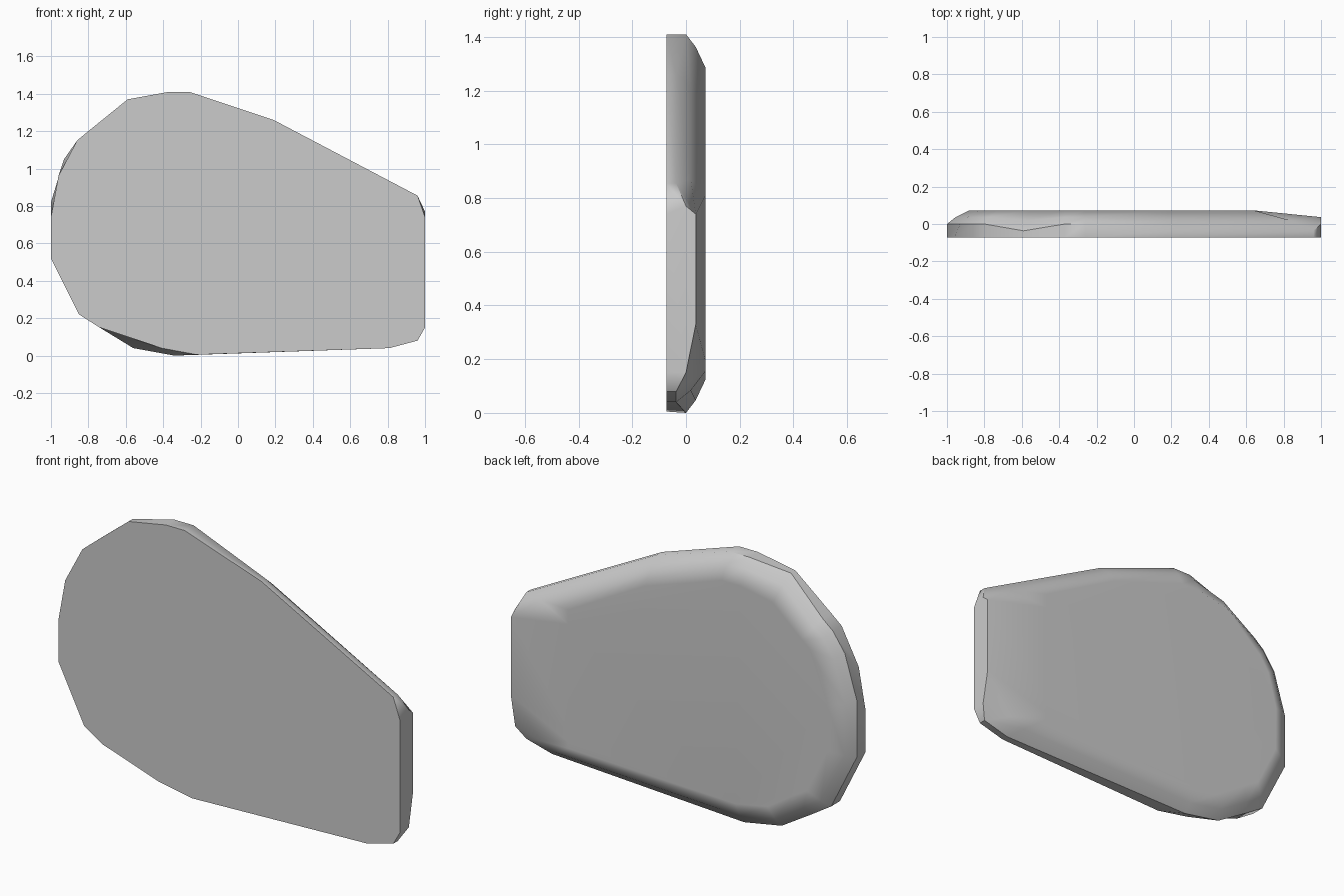
import bpy
import bmesh
import math
from mathutils import Vector

# Remove the default object
default_cube = bpy.data.objects.get("Cube")
if default_cube:
    bpy.data.objects.remove(default_cube, do_unlink=True)

HALF_DEPTH = 0.073
BEVEL_WIDTH = 0.125


def make_material(name, colour):
    material = bpy.data.materials.new(name)
    material.use_nodes = True
    material.diffuse_color = colour
    shader = material.node_tree.nodes["Principled BSDF"]
    shader.inputs["Base Color"].default_value = colour
    return material


# Outline of the flat front face, clockwise from the lower left
front_outline = [
    (-1, .52), (-1, .74), (-.96, .96), (-.86, 1.15), (-.8, 1.2),
    (-.59, 1.37), (-.37, 1.41), (-.26, 1.41), (.19, 1.26), (.96, .855),
    (1, .74), (1, .15), (.96, .08), (.81, .04), (-.22, .005),
    (-.41, .04), (-.74, .15), (-.85, .22),
]

# Places where the rim bulges out past the front face
rim_bulges = {
    (-1, .74): (-1, .82),
    (-.96, .96): (-.93, 1.05),
    (1, .74): (1, .77),
    (-.22, .005): (-.34, 0),
    (-.41, .04): (-.56, .04),
}

# Corners where the chipped bevel starts nearer the front
deep_corners = {(-.59, 1.37), (.19, 1.26), (.96, .855), (.96, .08), (.81, .04)}


def rim_point(point):
    x, z = rim_bulges.get(point, point)
    depth = -HALF_DEPTH / 2 if point in deep_corners else 0
    return Vector((x, depth, z))


def back_point(rim):
    # The narrow end tapers a long way; elsewhere the bevel is even
    if rim.x > .8:
        return Vector((.64, HALF_DEPTH, .12 + .9 * rim.z))
    core = Vector((max(-.4, min(.3, rim.x)), 0, .65))
    inward = core - rim
    inward.y = 0
    inner = rim + inward.normalized() * BEVEL_WIDTH
    inner.y = HALF_DEPTH
    return inner


def shoulder_point(rim, back):
    # The narrow end keeps a flat end face up to the shoulder
    if rim.x == 1:
        return Vector((1, HALF_DEPTH / 2, max(.33, min(.74, rim.z))))
    shoulder = rim.lerp(back, .38)
    shoulder.y = rim.y + (back.y - rim.y) * .5
    return shoulder


# Four matching rings from front to back
front_ring = [Vector((x, -HALF_DEPTH, z)) for x, z in front_outline]
rim_ring = [rim_point(point) for point in front_outline]
back_ring = [back_point(rim) for rim in rim_ring]
shoulder_ring = [shoulder_point(r, b) for r, b in zip(rim_ring, back_ring)]

# Bridge the rings and cap both ends
bm = bmesh.new()
rings = [
    [bm.verts.new(position) for position in ring]
    for ring in (front_ring, rim_ring, shoulder_ring, back_ring)
]
count = len(front_outline)
for near, far in zip(rings, rings[1:]):
    for i in range(count):
        j = (i + 1) % count
        bm.faces.new((near[i], near[j], far[j], far[i]))
bm.faces.new(rings[0])
bm.faces.new(rings[-1])
bmesh.ops.recalc_face_normals(bm, faces=bm.faces[:])

mesh = bpy.data.meshes.new("stone_slab")
bm.to_mesh(mesh)
bm.free()
mesh.materials.append(make_material("stone grey", (.6, .6, .6, 1)))

slab = bpy.data.objects.new("stone_slab", mesh)
bpy.context.collection.objects.link(slab)

# Soft worn back, crisp front edge
for other in bpy.context.selected_objects:
    other.select_set(False)
slab.select_set(True)
bpy.context.view_layer.objects.active = slab
bpy.ops.object.shade_smooth_by_angle(angle=math.radians(45))
weighted = slab.modifiers.new("flat_face_shading", "WEIGHTED_NORMAL")
weighted.keep_sharp = True
